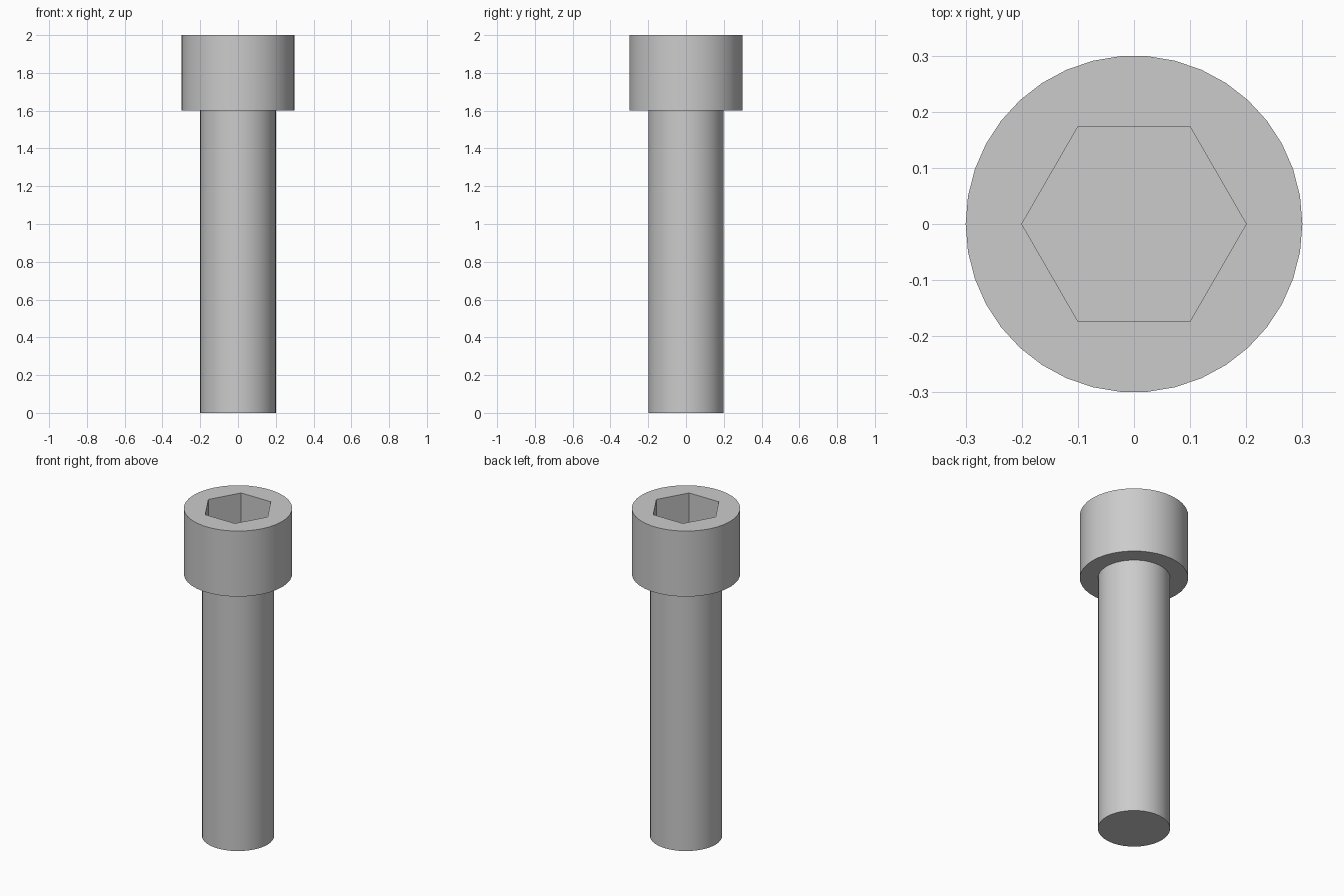
import bpy
import bmesh
from math import cos, sin, tau, radians

cube = bpy.data.objects.get("Cube")
if cube:
    bpy.data.objects.remove(cube, do_unlink=True)

SIDES = 38
SHAFT_RADIUS, HEAD_RADIUS, SOCKET_RADIUS = 0.2, 0.3, 0.2
HEAD_BASE, HEAD_TOP, SOCKET_FLOOR = 1.6, 2.0, 1.8

steel = bpy.data.materials.new("steel_grey")
steel.use_nodes = True
grey = (0.6, 0.6, 0.6, 1)
steel.diffuse_color = grey
steel.node_tree.nodes["Principled BSDF"].inputs["Base Color"].default_value = grey

bm = bmesh.new()


def ring(radius, z, sides=SIDES):
    return [bm.verts.new((radius * cos(tau * i / sides), radius * sin(tau * i / sides), z))
            for i in range(sides)]


def skin(lower, upper):
    n = len(lower)
    for i in range(n):
        j = (i + 1) % n
        bm.faces.new((lower[i], lower[j], upper[j], upper[i]))


def loop_edges(verts):
    return [bm.edges.get((verts[i - 1], verts[i])) for i in range(len(verts))]


# Shaft, underside of the head and head wall
rings = [ring(SHAFT_RADIUS, 0), ring(SHAFT_RADIUS, HEAD_BASE),
         ring(HEAD_RADIUS, HEAD_BASE), ring(HEAD_RADIUS, HEAD_TOP)]
for lower, upper in zip(rings, rings[1:]):
    skin(lower, upper)
bm.faces.new(rings[0])

# Hexagonal socket with a flat floor
rim = ring(SOCKET_RADIUS, HEAD_TOP, 6)
floor = ring(SOCKET_RADIUS, SOCKET_FLOOR, 6)
skin(rim, floor)
bm.faces.new(floor)

# Flat top around the socket
bmesh.ops.triangle_fill(bm, use_beauty=True, normal=(0, 0, 1),
                        edges=loop_edges(rings[-1]) + loop_edges(rim))
bmesh.ops.recalc_face_normals(bm, faces=bm.faces[:])

mesh = bpy.data.meshes.new("socket_head_bolt")
bm.to_mesh(mesh)
bm.free()
mesh.materials.append(steel)
bolt = bpy.data.objects.new("socket_head_bolt", mesh)
bpy.context.collection.objects.link(bolt)

# Smooth round walls, sharp rims and socket corners
bpy.ops.object.select_all(action="DESELECT")
bolt.select_set(True)
bpy.context.view_layer.objects.active = bolt
bpy.ops.object.shade_smooth_by_angle(angle=radians(30))
